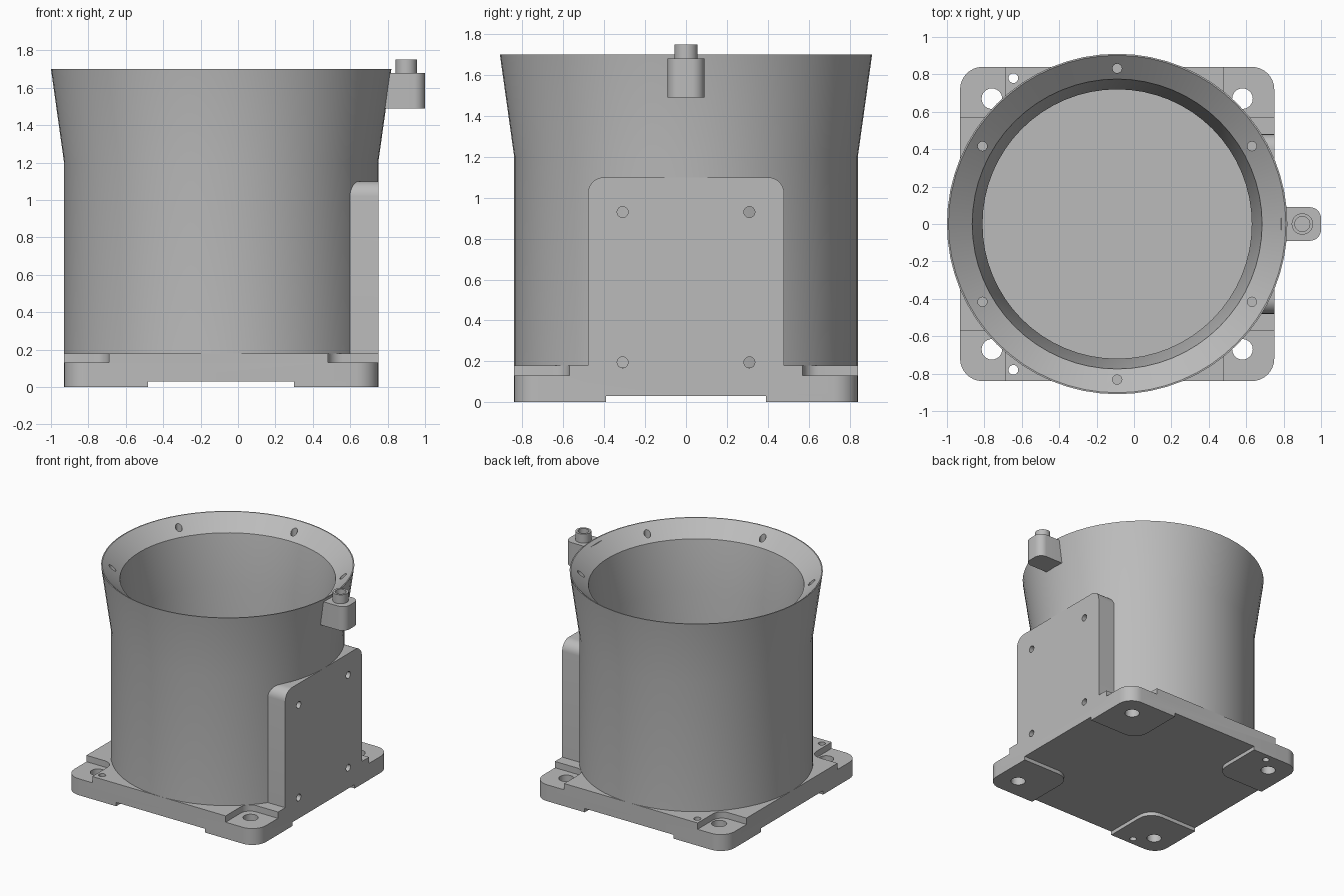
import bpy, bmesh, math
from mathutils import Matrix, Vector

cube = bpy.data.objects.get("Cube")
if cube:
    bpy.data.objects.remove(cube, do_unlink=True)

grey = bpy.data.materials.new("plain grey")
grey.use_nodes = True
GREY = (0.5, 0.5, 0.5, 1)
grey.diffuse_color = GREY
grey.node_tree.nodes["Principled BSDF"].inputs["Base Color"].default_value = GREY

CX = -0.09      # axis of the round housing
SEG = 64


def add(name, bm):
    bmesh.ops.recalc_face_normals(bm, faces=bm.faces)
    mesh = bpy.data.meshes.new(name)
    bm.to_mesh(mesh)
    bm.free()
    mesh.materials.append(grey)
    ob = bpy.data.objects.new(name, mesh)
    bpy.context.collection.objects.link(ob)
    return ob


def rounded(x0, x1, y0, y1, radii, steps=8):
    """Rectangle outline with one radius per corner, counter-clockwise."""
    pts = []
    corners = [(x0, y0, 1, 1), (x1, y0, -1, 1), (x1, y1, -1, -1), (x0, y1, 1, -1)]
    for i, ((x, y, sx, sy), r) in enumerate(zip(corners, radii)):
        if r == 0:
            pts.append((x, y))
            continue
        for k in range(steps + 1):
            a = math.pi * (1 + i / 2 + k / steps / 2)
            pts.append((x + sx * r + r * math.cos(a), y + sy * r + r * math.sin(a)))
    return pts


def prism(name, outline, lo, hi, place=lambda a, b, c: (a, b, c)):
    bm = bmesh.new()
    face = bm.faces.new([bm.verts.new(place(a, b, lo)) for a, b in outline])
    top = bmesh.ops.extrude_face_region(bm, geom=[face])["geom"]
    move = Vector(place(0, 0, hi)) - Vector(place(0, 0, lo))
    bmesh.ops.translate(bm, vec=move, verts=[v for v in top if isinstance(v, bmesh.types.BMVert)])
    return add(name, bm)


def cylinder(name, r, start, end, seg=24):
    start, end = Vector(start), Vector(end)
    bm = bmesh.new()
    turn = (end - start).to_track_quat("Z", "Y").to_matrix().to_4x4()
    bmesh.ops.create_cone(bm, cap_ends=True, segments=seg, radius1=r, radius2=r,
                          depth=(end - start).length,
                          matrix=Matrix.Translation((start + end) / 2) @ turn)
    return add(name, bm)


def combine(ob, others, operation="DIFFERENCE"):
    """Apply booleans and remove the helper objects."""
    for other in others:
        mod = ob.modifiers.new("cut", "BOOLEAN")
        mod.solver, mod.operation, mod.object = "EXACT", operation, other
    graph = bpy.context.evaluated_depsgraph_get()
    mesh = bpy.data.meshes.new_from_object(ob.evaluated_get(graph))
    ob.modifiers.clear()
    ob.data = mesh
    mesh.materials.clear()
    mesh.materials.append(grey)
    for poly in mesh.polygons:
        poly.material_index = 0
    for other in others:
        bpy.data.objects.remove(other, do_unlink=True)


def hole(x, y, r):
    return cylinder("hole_cutter", r, (x, y, -0.2), (x, y, 0.4))


def mount_holes(side, sy):
    cuts = [hole(CX + side * 0.67, sy * 0.67, 0.055)]
    if side < 0:
        cuts.append(hole(-0.645, sy * 0.78, 0.026))
    return cuts


# Base plate with flat mounting block on the left side
base = prism("base_plate", rounded(-0.93, 0.75, -0.84, 0.84, [0.12] * 4), 0.03, 0.18)
block = prism("mounting_block", rounded(-0.48, 0.48, 0.1, 1.1, [0, 0, 0.08, 0.08]),
              0.5, 0.75, lambda a, b, c: (c, a, b))
combine(block, [cylinder("bore_cutter", 0.79, (CX, 0, -1), (CX, 0, 3), SEG)])
combine(base, [block], "UNION")

# Corner pockets, mounting holes and block screw holes
cuts = []
for sy in (-1, 1):
    flip = lambda a, b, c, s=sy: (a, s * b, c)
    cuts.append(prism("pocket_cutter", rounded(0.48, 1.1, 0.57, 1.1, [0.08, 0, 0, 0]), 0.13, 0.4, flip))
    cuts.append(prism("pocket_cutter", rounded(-1.1, -0.69, 0.57, 1.1, [0, 0.08, 0, 0]), 0.13, 0.4, flip))
    for side in (-1, 1):
        cuts += mount_holes(side, sy)
    for z in (0.195, 0.93):
        cuts.append(cylinder("screw_cutter", 0.027, (0.65, sy * 0.31, z), (0.9, sy * 0.31, z), 16))
combine(base, cuts)

# Four rounded feet under the plate
for sy, depth in ((-1, "front"), (1, "back")):
    flip = lambda a, b, c, s=sy: (a, s * b, c)
    for side, hand in ((-1, "right"), (1, "left")):
        x0, x1 = (-0.93, -0.48) if side < 0 else (0.3, 0.75)
        radii = [0, 0.12, 0, 0.12] if side < 0 else [0.12, 0, 0.12, 0]
        foot = prism(f"{depth}_{hand}_foot", rounded(x0, x1, 0.39, 0.84, radii), 0, 0.03, flip)
        combine(foot, mount_holes(side, sy))

# Round housing: straight wall, flared collar, chamfered mouth
profile = [(0.84, 0.17), (0.84, 1.2), (0.91, 1.7), (0.902, 1.7),
           (0.775, 1.59), (0.72, 1.2), (0.72, 0.17)]
bm = bmesh.new()
rings = []
for i in range(SEG):
    a = math.tau * i / SEG
    rings.append([bm.verts.new((CX + r * math.cos(a), r * math.sin(a), z)) for r, z in profile])
for i, ring in enumerate(rings):
    nxt = rings[(i + 1) % SEG]
    for j in range(len(profile)):
        k = (j + 1) % len(profile)
        bm.faces.new((ring[j], nxt[j], nxt[k], ring[k]))
housing = add("round_housing", bm)
cuts = []
for i in range(6):
    a = math.radians(30 + 60 * i)
    x, y = CX + 0.832 * math.cos(a), 0.832 * math.sin(a)
    cuts.append(cylinder("rim_cutter", 0.025, (x, y, 1.55), (x, y, 1.8), 16))
combine(housing, cuts)

# Side lug with hollow spigot
prism("side_lug", rounded(0.785, 1.0, -0.09, 0.09, [0, 0.06, 0.06, 0]), 1.49, 1.68)
spigot = cylinder("lug_spigot", 0.057, (0.9, 0, 1.67), (0.9, 0, 1.75), 32)
combine(spigot, [cylinder("spigot_cutter", 0.04, (0.9, 0, 1.685), (0.9, 0, 1.9), 32)])

# Smooth the curved walls, keep edges crisp
bpy.ops.object.select_all(action="DESELECT")
for ob in bpy.context.collection.objects:
    if ob.type == "MESH" and grey.name in ob.data.materials:
        ob.select_set(True)
        bpy.context.view_layer.objects.active = ob
bpy.ops.object.shade_smooth_by_angle(angle=math.radians(20))
